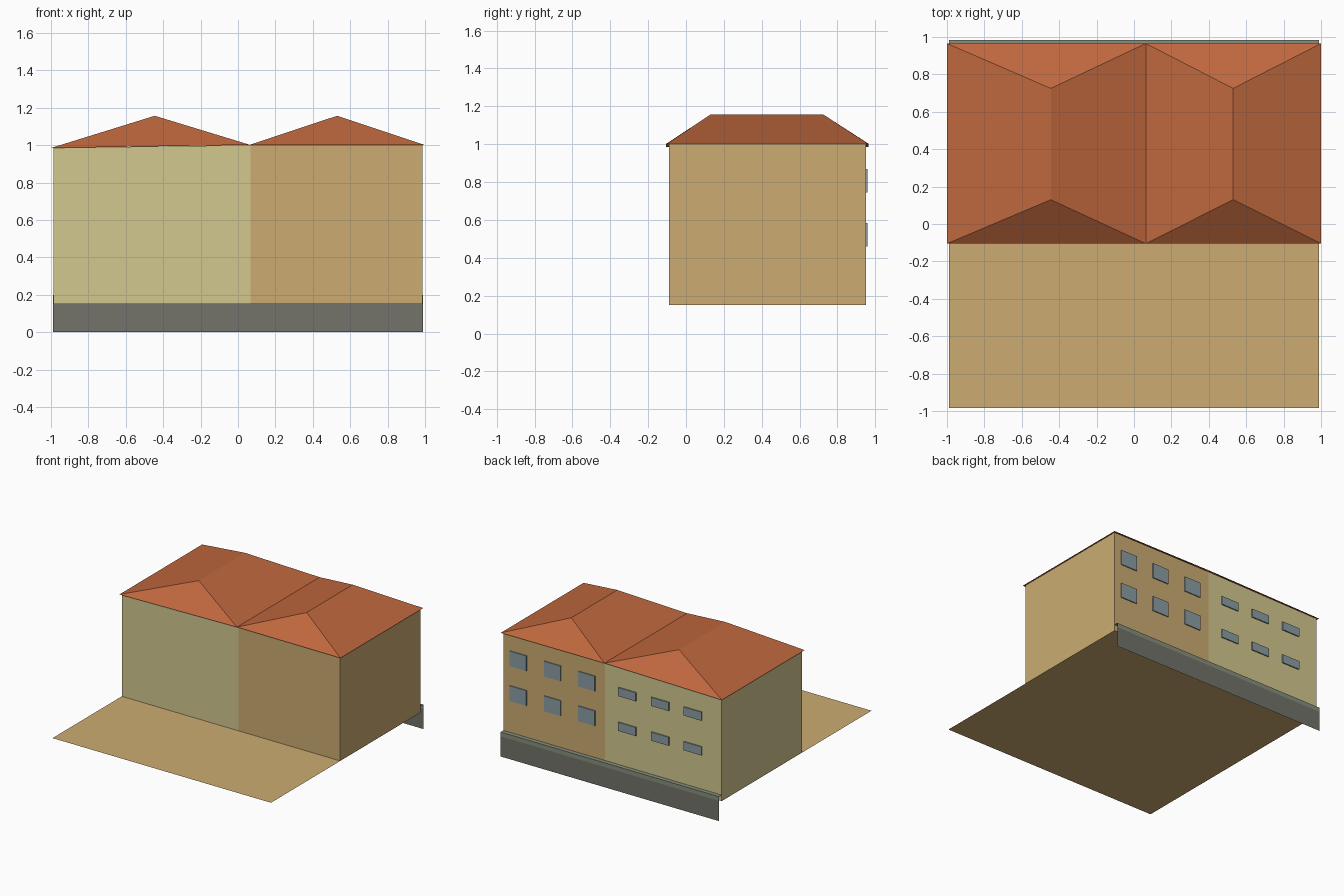
import bpy

if "Cube" in bpy.data.objects:
    bpy.data.objects.remove(bpy.data.objects["Cube"])


def material(name, r, g, b):
    """Flat colour given as sRGB 0-255, stored as linear."""
    def lin(c):
        c /= 255
        return c / 12.92 if c <= 0.04045 else ((c + 0.055) / 1.055) ** 2.4
    m = bpy.data.materials.new(name)
    m.diffuse_color = (lin(r), lin(g), lin(b), 1)
    m.use_nodes = True
    m.node_tree.nodes["Principled BSDF"].inputs["Base Color"].default_value = m.diffuse_color
    return m


TAN = material("tan_plaster", 204, 172, 114)
GREEN = material("pale_green_plaster", 211, 200, 143)
ROOF = material("terracotta", 190, 103, 61)
GLASS = material("window_blue_grey", 138, 157, 163)
STONE = material("dark_grey_stone", 115, 115, 106)
COPING = material("light_grey_stone", 136, 143, 126)


def mesh(name, verts, faces, mat):
    me = bpy.data.meshes.new(name)
    me.from_pydata(verts, [], faces)
    me.materials.append(mat)
    ob = bpy.data.objects.new(name, me)
    bpy.context.collection.objects.link(ob)
    return ob


Y0, Y1 = -0.09, 0.95      # front and back wall planes
GROUND_Z = 0.15
MID = 0.068               # where the two houses meet


def walls(name, outer, top_outer, mat):
    """Three-sided wall shell from the party line out to x = outer."""
    path = [(MID, Y0, 1.0), (outer, Y0, top_outer), (outer, Y1, top_outer), (MID, Y1, 1.0)]
    verts = [(x, y, GROUND_Z) for x, y, _ in path] + path
    faces = [(i, i + 1, i + 5, i + 4) for i in range(3)]
    if outer < MID:
        faces = [f[::-1] for f in faces]
    mesh(name, verts, faces, mat)


walls("right_house_walls", 0.987, 1.0, TAN)
walls("left_house_walls", -0.987, 0.986, GREEN)


def hip_roof(name, x0, x1, z0, z1, xr):
    """Hipped roof with its ridge running front to back at x = xr."""
    a, b, top = -0.105, 0.965, 1.157
    verts = [(x0, a, z0), (x1, a, z1), (x1, b, z1), (x0, b, z0),
             (xr, 0.13, top), (xr, 0.725, top)]
    mesh(name, verts, [(0, 1, 4), (1, 2, 5, 4), (2, 3, 5), (3, 0, 4, 5)], ROOF)


hip_roof("left_roof", -1.0, 0.063, 0.985, 1.002, -0.445)
hip_roof("right_roof", 0.063, 1.0, 1.002, 1.0, 0.53)


def window(name, x, z, w, h, depth):
    """Shallow glazed box standing out from the back wall."""
    bpy.ops.mesh.primitive_cube_add(size=1, location=(x, Y1 + depth / 2, z))
    ob = bpy.context.object
    ob.name = name
    ob.scale = (w, depth, h)
    ob.data.materials.append(GLASS)


# Three columns by two storeys on each house
for row, z in enumerate((0.522, 0.806)):
    for col in range(3):
        window(f"tall_window_{row}_{col}", 0.85 - 0.31 * col, z, 0.15, 0.124, 0.008)
        window(f"low_window_{row}_{col}", -0.137 - 0.297 * col, z - 0.008, 0.16, 0.07, 0.0095)

# Ground sheet, running under the houses to the retaining wall
X, YB = 0.988, 0.985
mesh("yard", [(-X, -YB, GROUND_Z), (X, -YB, GROUND_Z), (X, Y1, GROUND_Z), (-X, Y1, GROUND_Z)],
     [(0, 1, 2, 3)], TAN)

# Retaining wall at the back, with a lighter coping band and ledge
mesh("retaining_wall", [(X, YB, 0), (-X, YB, 0), (-X, YB, 0.165), (X, YB, 0.165)],
     [(0, 1, 2, 3)], STONE)
mesh("coping", [(X, YB, 0.165), (-X, YB, 0.165), (-X, YB, 0.2), (X, YB, 0.2),
                (-X, Y1, 0.2), (X, Y1, 0.2)],
     [(0, 1, 2, 3), (3, 2, 4, 5)], COPING)
